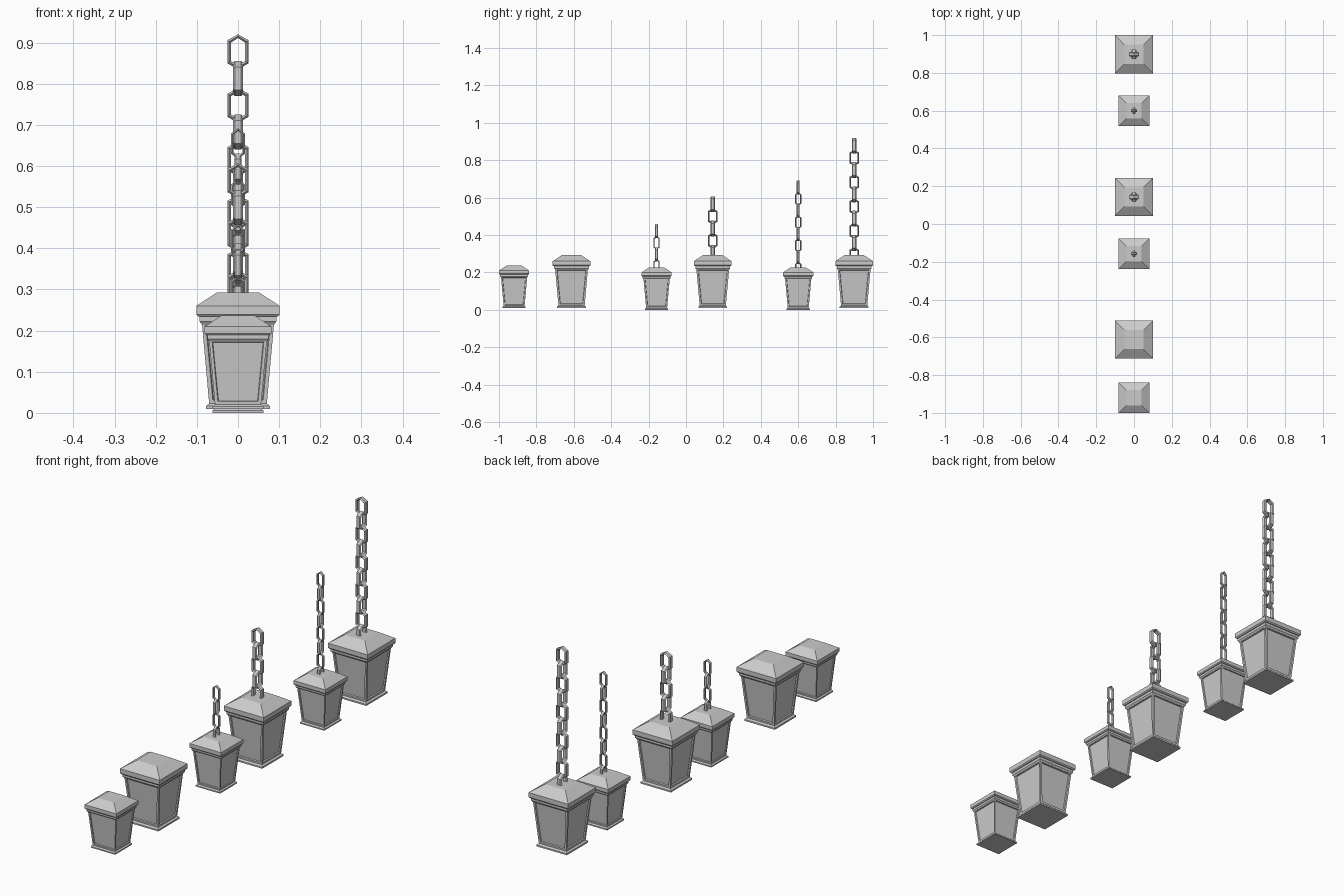
import bpy
import bmesh
from mathutils import Matrix

cube = bpy.data.objects.get("Cube")
if cube:
    bpy.data.objects.remove(cube, do_unlink=True)

metal = bpy.data.materials.new("plain grey")
metal.use_nodes = True
GREY = (0.6, 0.6, 0.6, 1)
metal.diffuse_color = GREY
metal.node_tree.nodes["Principled BSDF"].inputs["Base Color"].default_value = GREY


def finish(bm, name, location):
    bmesh.ops.recalc_face_normals(bm, faces=bm.faces[:])
    mesh = bpy.data.meshes.new(name)
    bm.to_mesh(mesh)
    bm.free()
    mesh.materials.append(metal)
    obj = bpy.data.objects.new(name, mesh)
    obj.location = location
    bpy.context.collection.objects.link(obj)
    return obj


def loft(bm, rings, closed):
    """Bridge rings of equal length with quads, then cap or close the ends."""
    loops = [[bm.verts.new(p) for p in ring] for ring in rings]
    count = len(loops[0])
    pairs = list(zip(loops, loops[1:] + loops[:1])) if closed else list(zip(loops, loops[1:]))
    for a, b in pairs:
        for i in range(count):
            j = (i + 1) % count
            bm.faces.new((a[i], a[j], b[j], b[i]))
    if not closed:
        bm.faces.new(loops[0][::-1])
        bm.faces.new(loops[-1])


def square_stack(name, profile, scale, location):
    """Stack of square sections given as (half width, height)."""
    bm = bmesh.new()
    rings = [[(sx * r * scale, sy * r * scale, z * scale)
              for sx, sy in ((-1, -1), (1, -1), (1, 1), (-1, 1))] for r, z in profile]
    loft(bm, rings, False)
    return bm


def lantern(prefix, y, z, scale):
    place = (0, y, z)
    # Base plate
    base = [(0.0775, 0), (0.0775, 0.007), (0.07, 0.013)]
    finish(square_stack("base", base, scale, place), prefix + "_base", place)
    # Tapered body with a recessed panel on each side
    body = square_stack("body", [(0.07, 0.012), (0.088, 0.212)], scale, place)
    body.normal_update()
    bmesh.ops.recalc_face_normals(body, faces=body.faces[:])
    sides = [f for f in body.faces if abs(f.normal.z) < 0.5]
    bmesh.ops.inset_individual(body, faces=sides, thickness=0.013 * scale)
    bmesh.ops.inset_individual(body, faces=sides, thickness=0.003 * scale, depth=-0.005 * scale)
    finish(body, prefix + "_body", place)
    # Trim under the eave
    trim = [(0.088, 0.205), (0.093, 0.212), (0.093, 0.228)]
    finish(square_stack("trim", trim, scale, place), prefix + "_trim", place)
    # Hipped roof with a flat top
    roof = [(0.097, 0.224), (0.101, 0.229), (0.101, 0.25), (0.051, 0.283)]
    finish(square_stack("roof", roof, scale, place), prefix + "_roof", place)


def link(name, length, width, bar, depth, turned, location):
    """Six-sided chain link with a chamfered bar."""
    bm = bmesh.new()
    section = [(0, 0.6), (0.5, 1), (1, 0.6), (1, -0.6), (0.5, -1), (0, -0.6)]
    outline = [(0, 1), (1, 0.66), (1, -0.66), (0, -1), (-1, -0.66), (-1, 0.66)]
    rings = []
    for px, pz in outline:
        rings.append([(px * (width / 2 - bar * inward), side * depth / 2,
                       pz * (length / 2 - bar * inward)) for inward, side in section])
    loft(bm, rings, True)
    if turned:
        bm.transform(Matrix(((0, -1, 0, 0), (1, 0, 0, 0), (0, 0, 1, 0), (0, 0, 0, 1))))
    finish(bm, name, location)


def chain(prefix, y, top, count, pitch, length, width, bar, depth):
    for i in range(count):
        link(f"{prefix}_chain_link_{i + 1}", length, width, bar, depth, i % 2 == 1,
             (0, y, top - length / 2 - i * pitch))


LARGE_LINK = dict(pitch=0.065, length=0.085, width=0.052, bar=0.009, depth=0.025)
SMALL_LINK = dict(pitch=0.062, length=0.075, width=0.033, bar=0.006, depth=0.016)

# Standing lanterns
lantern("small_standing", -0.919, 0.01, 0.8)
lantern("large_standing", -0.612, 0.01, 1)

# Lanterns on short chains
lantern("small_short", -0.157, 0, 0.8)
chain("small_short", -0.157, 0.458, 4, **SMALL_LINK)
lantern("large_short", 0.143, 0.01, 1)
chain("large_short", 0.143, 0.607, 5, **LARGE_LINK)

# Lanterns on long chains
lantern("small_long", 0.6, 0, 0.8)
chain("small_long", 0.6, 0.692, 8, **SMALL_LINK)
lantern("large_long", 0.899, 0.01, 1)
chain("large_long", 0.899, 0.92, 10, **LARGE_LINK)
